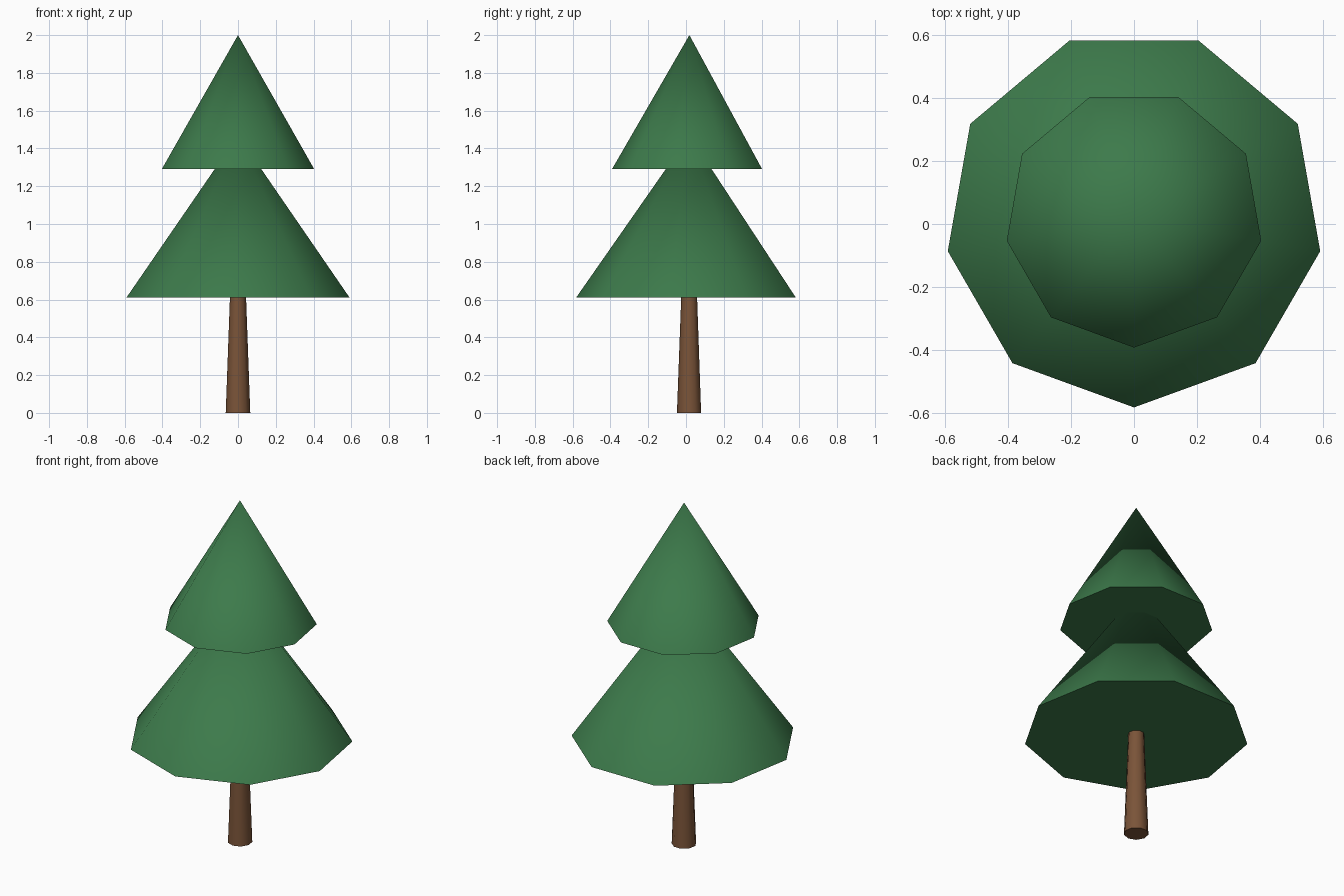
import bpy, bmesh, math

if "Cube" in bpy.data.objects:
    bpy.data.objects.remove(bpy.data.objects["Cube"])

SIDES = 9
CENTRE_Y = 0.018


def material(name, rgb):
    m = bpy.data.materials.new(name)
    m.diffuse_color = (*rgb, 1.0)
    m.use_nodes = True
    m.node_tree.nodes["Principled BSDF"].inputs["Base Color"].default_value = m.diffuse_color
    return m


green = material("pine green", (0.046, 0.195, 0.070))
brown = material("bark brown", (0.195, 0.088, 0.040))


def tapered(name, mat, z0, r0, z1, r1):
    """Nine-sided cone or frustum with one corner facing the front (-y)."""
    bm = bmesh.new()

    def ring(r, z):
        angles = [-math.pi / 2 + 2 * math.pi * i / SIDES for i in range(SIDES)]
        return [bm.verts.new((r * math.cos(a), CENTRE_Y + r * math.sin(a), z)) for a in angles]

    low = ring(r0, z0)
    bm.faces.new(low[::-1])
    if r1 > 0:
        high = ring(r1, z1)
        bm.faces.new(high)
    else:
        tip = bm.verts.new((0, CENTRE_Y, z1))
    for i in range(SIDES):
        j = (i + 1) % SIDES
        if r1 > 0:
            bm.faces.new((low[i], low[j], high[j], high[i]))
        else:
            bm.faces.new((low[i], low[j], tip))
    mesh = bpy.data.meshes.new(name)
    bm.to_mesh(mesh)
    bm.free()
    mesh.materials.append(mat)
    obj = bpy.data.objects.new(name, mesh)
    bpy.context.collection.objects.link(obj)
    # soft sides, crisp rim
    bpy.ops.object.select_all(action='DESELECT')
    obj.select_set(True)
    bpy.context.view_layer.objects.active = obj
    bpy.ops.object.shade_smooth_by_angle(angle=math.radians(60))
    return obj


# Trunk, running slightly into the foliage
tapered("trunk", brown, 0.0, 0.066, 0.62, 0.043)
# Two foliage tiers
tapered("lower_foliage", green, 0.61, 0.60, 1.47, 0)
tapered("upper_foliage", green, 1.29, 0.41, 2.0, 0)
